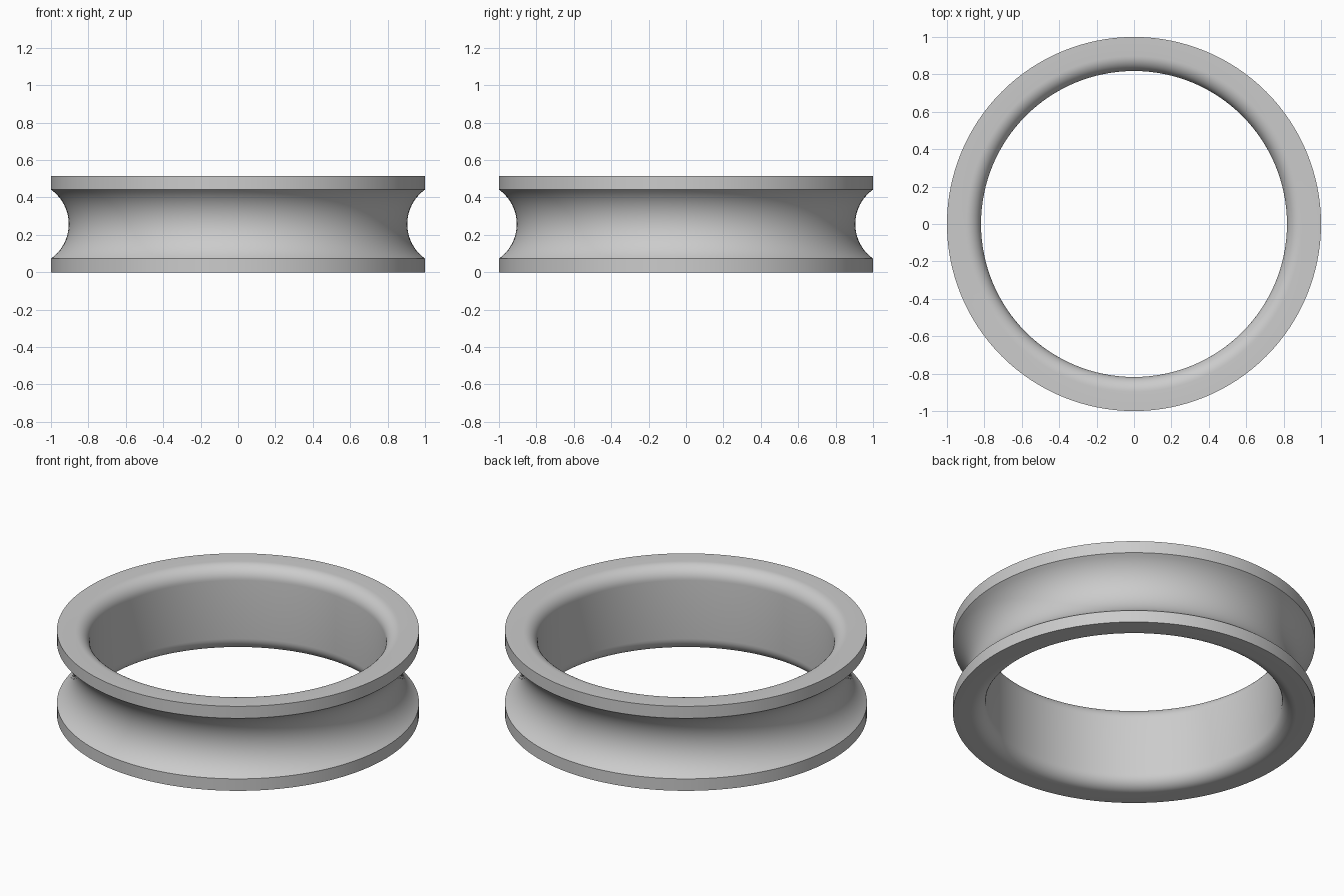
import bpy, bmesh, math

if "Cube" in bpy.data.objects:
    bpy.data.objects.remove(bpy.data.objects["Cube"])

SEG = 128
H, R_OUT, R_IN, FILLET = 0.515, 1.0, 0.818, 0.08
LIP, SAG = 0.073, 0.095

# Half-round groove on the outside, listed from bottom to top
half = H / 2 - LIP
rad = (half**2 + SAG**2) / (2 * SAG)
cx = R_OUT - SAG + rad
span = math.asin(half / rad)
groove = []
for i in range(21):
    a = -span + 2 * span * i / 20
    groove.append((cx - rad * math.cos(a), H / 2 + rad * math.sin(a)))

# Rounded edges of the bore
def fillet(zc, a0):
    return [(R_IN + FILLET + FILLET * math.cos(a0 + math.pi / 2 * i / 10),
             zc + FILLET * math.sin(a0 + math.pi / 2 * i / 10)) for i in range(11)]

profile = [(R_OUT, 0)] + groove + [(R_OUT, H)]
profile += fillet(H - FILLET, math.pi / 2) + fillet(FILLET, math.pi)

# Spin the closed profile into a ring
bm = bmesh.new()
rings = []
for s in range(SEG):
    t = 2 * math.pi * s / SEG
    rings.append([bm.verts.new((r * math.cos(t), r * math.sin(t), z)) for r, z in profile])
n = len(profile)
for s in range(SEG):
    a, b = rings[s], rings[(s + 1) % SEG]
    for i in range(n):
        j = (i + 1) % n
        bm.faces.new((a[i], b[i], b[j], a[j]))
bmesh.ops.recalc_face_normals(bm, faces=bm.faces)
mesh = bpy.data.meshes.new("grooved_ring")
bm.to_mesh(mesh)
bm.free()

ring = bpy.data.objects.new("grooved_ring", mesh)
bpy.context.collection.objects.link(ring)
mat = bpy.data.materials.new("plain grey")
mat.diffuse_color = (0.6, 0.6, 0.6, 1)
mat.use_nodes = True
mat.node_tree.nodes["Principled BSDF"].inputs["Base Color"].default_value = mat.diffuse_color
mesh.materials.append(mat)

# Smooth shading with crisp rim edges
bpy.context.view_layer.objects.active = ring
ring.select_set(True)
bpy.ops.object.shade_smooth_by_angle(angle=math.radians(30))
